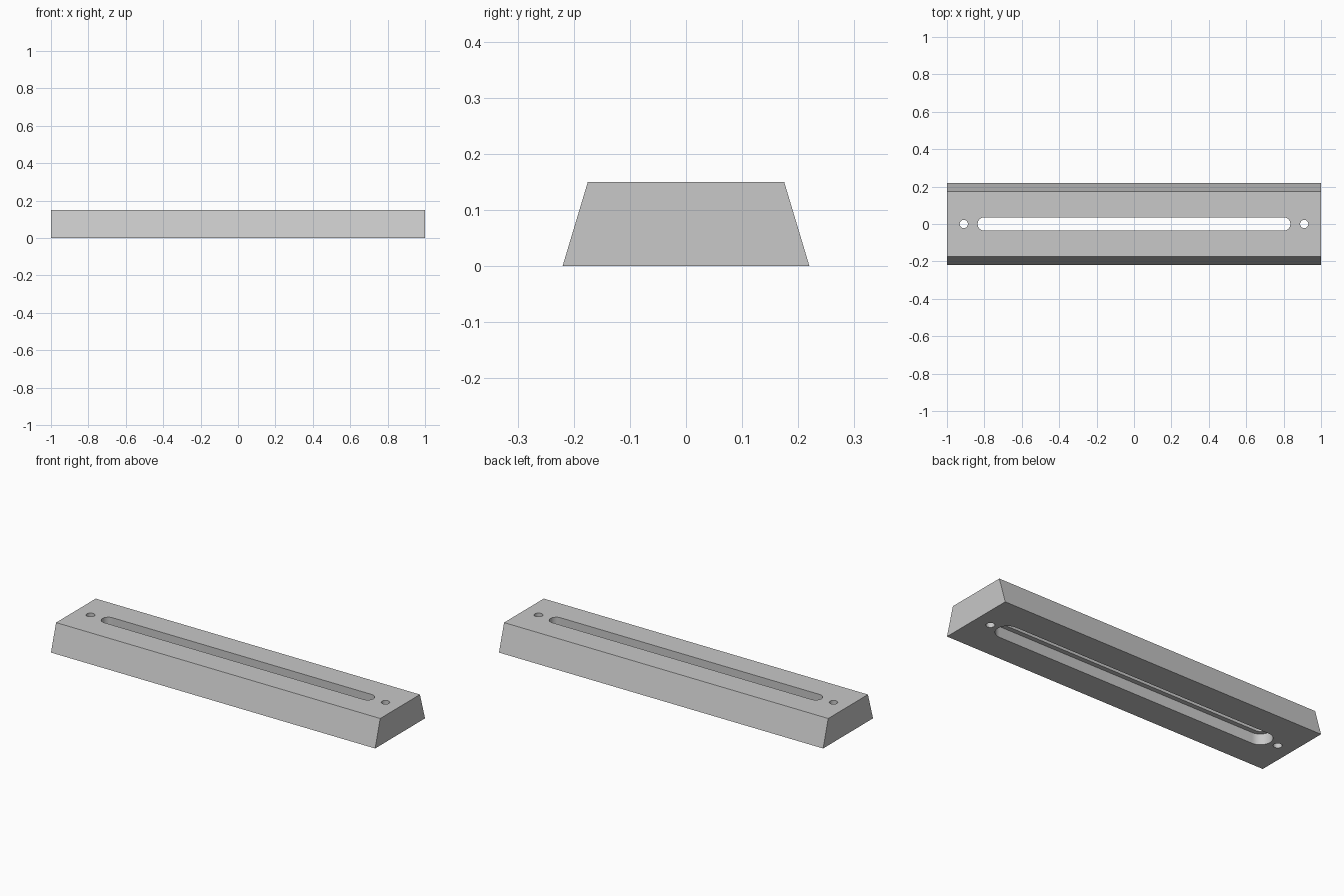
import bpy, bmesh, math

if "Cube" in bpy.data.objects:
    bpy.data.objects.remove(bpy.data.objects["Cube"], do_unlink=True)

HEIGHT = 0.15

grey = bpy.data.materials.new("light_grey")
grey.use_nodes = True
colour = (0.58, 0.58, 0.58, 1)
grey.diffuse_color = colour
grey.node_tree.nodes["Principled BSDF"].inputs["Base Color"].default_value = colour


def extrude_profile(name, points, offset):
    """Extrude a closed outline along an offset into a solid."""
    bm = bmesh.new()
    face = bm.faces.new([bm.verts.new(p) for p in points])
    top = bmesh.ops.extrude_face_region(bm, geom=[face])["geom"]
    moved = [v for v in top if isinstance(v, bmesh.types.BMVert)]
    bmesh.ops.translate(bm, verts=moved, vec=offset)
    bmesh.ops.recalc_face_normals(bm, faces=bm.faces)
    mesh = bpy.data.meshes.new(name)
    bm.to_mesh(mesh)
    bm.free()
    mesh.materials.append(grey)
    obj = bpy.data.objects.new(name, mesh)
    bpy.context.collection.objects.link(obj)
    return obj


def slot_cutter(name, x, half_length, radius, bottom, top, steps=16):
    """Round-ended slot; zero half length gives a plain cylinder."""
    points = []
    for side in (1, -1):
        count = steps + 1 if half_length else steps
        for i in range(count):
            a = math.pi * (i / steps - 0.5)
            points.append((x + side * (half_length + radius * math.cos(a)),
                           side * radius * math.sin(a), bottom))
    return extrude_profile(name, points, (0, 0, top - bottom))


# Tapered bar
bar = extrude_profile("tapered_bar", [(-1, -0.22, 0), (-1, 0.22, 0),
                                      (-1, 0.175, HEIGHT), (-1, -0.175, HEIGHT)], (2, 0, 0))

# Through slot, wider pocket underneath, and a screw hole at each end
cutters = [
    slot_cutter("through_slot", 0, 0.8, 0.036, -0.1, 0.25),
    slot_cutter("lower_pocket", 0, 0.8, 0.062, -0.05, 0.06),
]
for side in (-1, 1):
    cutters.append(slot_cutter("screw_hole", side * 0.91, 0, 0.022, -0.1, 0.25))

bpy.ops.object.select_all(action="DESELECT")
bpy.context.view_layer.objects.active = bar
bar.select_set(True)
for cutter in cutters:
    cutter.hide_render = True
    mod = bar.modifiers.new(cutter.name, "BOOLEAN")
    mod.operation = "DIFFERENCE"
    mod.solver = "EXACT"
    mod.object = cutter
    bpy.ops.object.modifier_apply(modifier=mod.name)
    bpy.data.objects.remove(cutter, do_unlink=True)

bpy.ops.object.shade_smooth_by_angle(angle=math.radians(30))
